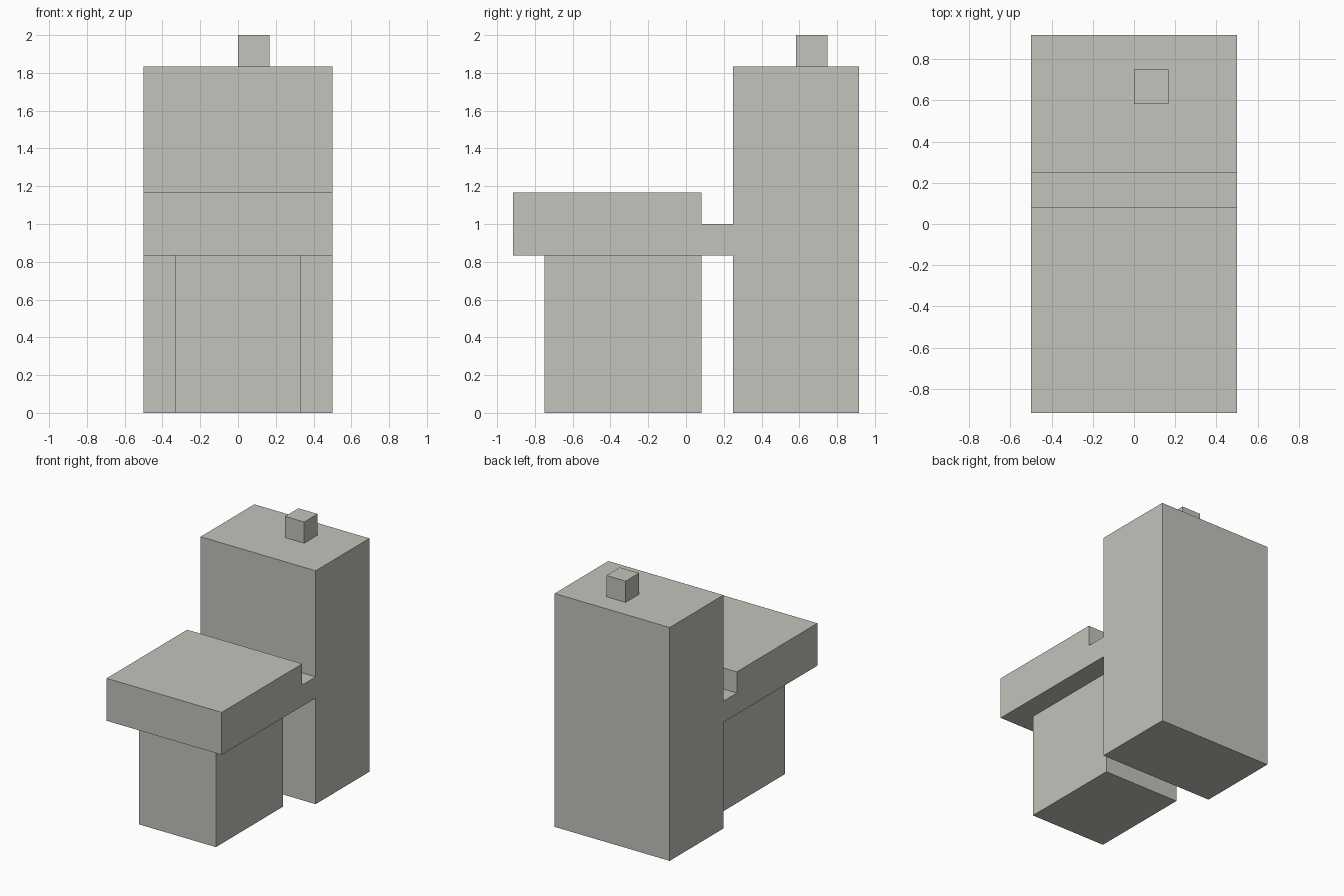
import bpy
import bmesh

if "Cube" in bpy.data.objects:
    bpy.data.objects.remove(bpy.data.objects["Cube"])

U = 1 / 6  # grid module of the model

mat = bpy.data.materials.new("light warm grey")
mat.diffuse_color = (0.55, 0.54, 0.50, 1)
mat.use_nodes = True
mat.node_tree.nodes["Principled BSDF"].inputs["Base Color"].default_value = mat.diffuse_color


def extrude_profile(name, profile, x0, x1):
    """Extrude a side profile of (y, z) points, in modules, from x0 to x1."""
    bm = bmesh.new()
    face = bm.faces.new([bm.verts.new((x0 * U, y * U, z * U)) for y, z in profile])
    new = bmesh.ops.extrude_face_region(bm, geom=[face])["geom"]
    verts = [g for g in new if isinstance(g, bmesh.types.BMVert)]
    bmesh.ops.translate(bm, verts=verts, vec=((x1 - x0) * U, 0, 0))
    bmesh.ops.recalc_face_normals(bm, faces=bm.faces)
    mesh = bpy.data.meshes.new(name)
    bm.to_mesh(mesh)
    bm.free()
    mesh.materials.append(mat)
    obj = bpy.data.objects.new(name, mesh)
    bpy.context.collection.objects.link(obj)
    return obj


def box(name, x, y, z):
    return extrude_profile(
        name, [(y[0], z[0]), (y[1], z[0]), (y[1], z[1]), (y[0], z[1])], *x)


# Pedestal under the bowl
box("pedestal", (-2, 2), (-4.5, 0.5), (0, 5))

# Bowl slab with the lower ledge that joins it to the tank
extrude_profile("bowl_and_ledge",
                [(-5.5, 5), (1.5, 5), (1.5, 6), (0.5, 6), (0.5, 7), (-5.5, 7)], -3, 3)

# Tall tank at the back
box("tank", (-3, 3), (1.5, 5.5), (0, 11))

# Off-centre flush button on the tank
box("flush_button", (0, 1), (3.5, 4.5), (11, 12))
